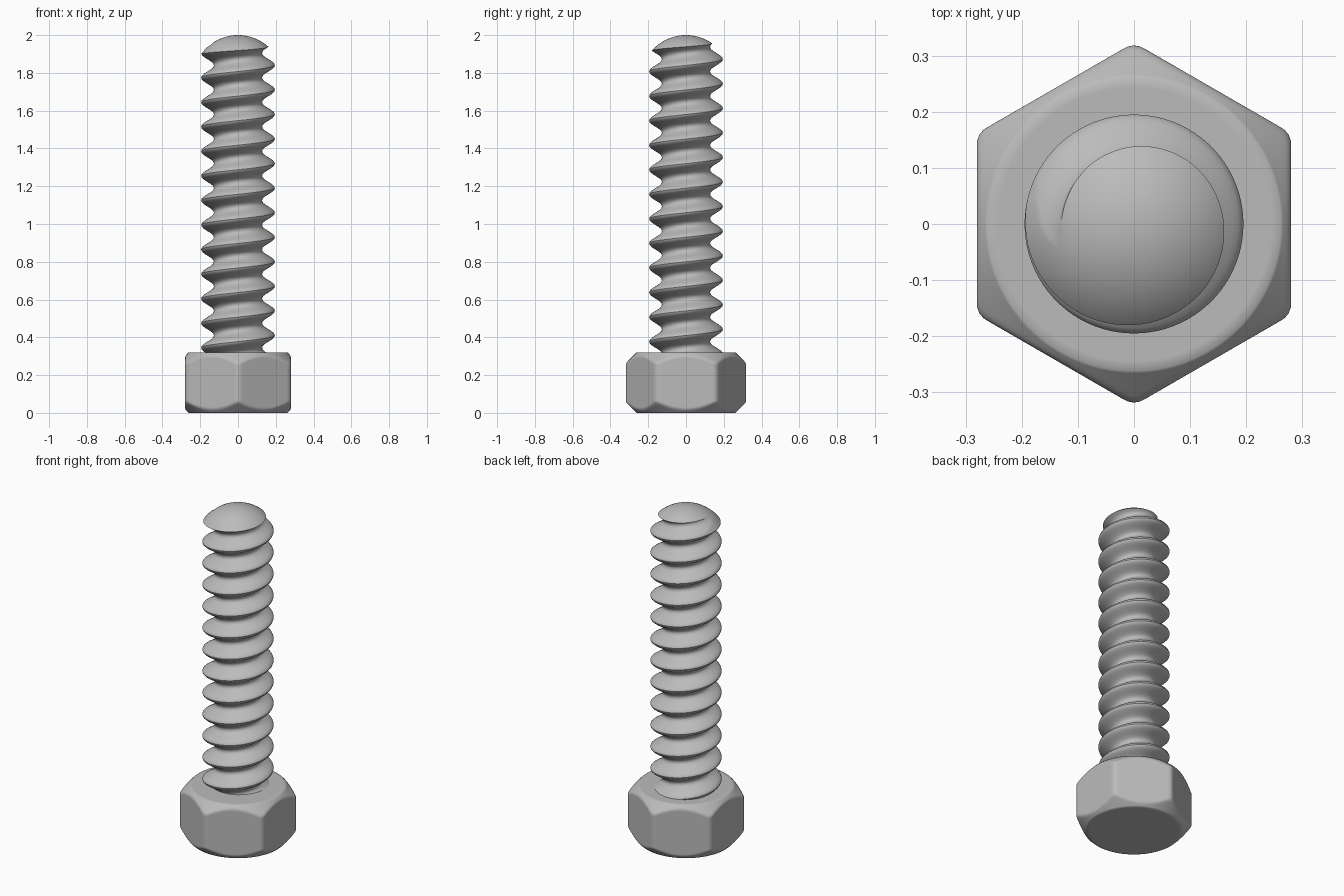
import bpy
import bmesh
from math import sin, cos, pi, tau, sqrt, floor, radians

cube = bpy.data.objects.get("Cube")
if cube:
    bpy.data.objects.remove(cube, do_unlink=True)

steel = bpy.data.materials.new("grey steel")
steel.use_nodes = True
GREY = (0.5, 0.5, 0.5, 1)
steel.diffuse_color = GREY
steel.node_tree.nodes["Principled BSDF"].inputs["Base Color"].default_value = GREY

HEAD_H, APOTHEM, RIM = 0.32, 0.28, 0.262
CREST, ROOT, PITCH = 0.195, 0.128, 0.13
CREST_Z = 0.41           # height of a crest on the +x side
DOME_R, TOP = 0.24, 2.0


def finish(bm, name):
    bmesh.ops.recalc_face_normals(bm, faces=bm.faces)
    mesh = bpy.data.meshes.new(name)
    bm.to_mesh(mesh)
    bm.free()
    obj = bpy.data.objects.new(name, mesh)
    mesh.materials.append(steel)
    bpy.context.collection.objects.link(obj)
    return obj


def smooth(obj, angle):
    bpy.ops.object.select_all(action='DESELECT')
    obj.select_set(True)
    bpy.context.view_layer.objects.active = obj
    bpy.ops.object.shade_smooth_by_angle(angle=radians(angle))


def skin(bm, rings):
    """Join matching rows of vertices with quads."""
    for a, b in zip(rings, rings[1:]):
        for j in range(len(a) - 1):
            bm.faces.new((a[j], a[j + 1], b[j + 1], b[j]))


def polar_solid(name, levels, radius, cols):
    """Closed solid from a radius function of angle and height."""
    bm = bmesh.new()
    rings = []
    for z, scale in levels:
        ring = []
        for j in range(cols):
            a = tau * j / cols
            r = radius(a, z) * scale
            ring.append(bm.verts.new((r * cos(a), r * sin(a), z)))
        rings.append(ring + ring[:1])
    skin(bm, rings)
    bm.faces.new(rings[0][:-1])
    bm.faces.new(rings[-1][:-1])
    return finish(bm, name)


def soft_min(a, b, k):
    h = max(k - abs(a - b), 0) / k
    return min(a, b) - h * h * k / 4


# Hex head: prism trimmed by a cone at both ends, with softened edges
def head_radius(a, z):
    phi = abs((a + pi / 6) % (pi / 3) - pi / 6)
    hexagon = soft_min(APOTHEM / cos(phi), APOTHEM / cos(pi / 3 - phi), 0.02)
    chamfer = RIM + min(z, HEAD_H - z)
    return soft_min(hexagon, chamfer, 0.01)


low = [0.004 * i for i in range(20)]
heights = low + [HEAD_H - z for z in reversed(low)]
levels = [(0, 0.93)] + [(z, 1) for z in heights] + [(HEAD_H, 0.93)]
head = polar_solid("hex_head", levels, head_radius, 180)
smooth(head, 50)


# Threaded shaft: a helical grid whose rows follow the thread
def thread_radius(u):
    t = 0.5 + 0.5 * cos(tau * u)
    return ROOT + (CREST - ROOT) * t ** 1.15


COLS, STEPS, TURNS = 96, 18, 15
bm = bmesh.new()
rows = []
for i in range(TURNS * STEPS + 1):
    u = i / STEPS
    r = thread_radius(u)
    rows.append([bm.verts.new((r * cos(tau * j / COLS), r * sin(tau * j / COLS),
                               CREST_Z + PITCH * (u - 2 + j / COLS)))
                 for j in range(COLS + 1)])
skin(bm, rows)
bmesh.ops.remove_doubles(bm, verts=bm.verts, dist=0.0001)
low_tip = bm.verts.new((0, 0, CREST_Z - 1.5 * PITCH))
high_tip = bm.verts.new((0, 0, CREST_Z + (TURNS - 1.5) * PITCH))
for edge in [e for e in bm.edges if e.is_boundary]:
    a, b = edge.verts
    bm.faces.new((a, b, low_tip if a.co.z < 1 else high_tip))
shaft = finish(bm, "threaded_shaft")


# Domed end: trim the thread with a round-nosed cylinder
def nose_radius(a, z):
    drop = max(z - (TOP - DOME_R), 0)
    return sqrt(max(DOME_R ** 2 - drop ** 2, 0.000001))


nose_levels = [(0.28, 1)] + [(TOP - DOME_R + DOME_R * sin(pi / 2 * i / 40), 1)
                             for i in range(41)]
cutter = polar_solid("dome_cutter", nose_levels, nose_radius, 96)
cutter.hide_render = True
trim = shaft.modifiers.new("dome", 'BOOLEAN')
trim.operation = 'INTERSECT'
trim.solver = 'EXACT'
trim.object = cutter
bpy.context.view_layer.objects.active = shaft
bpy.ops.object.modifier_apply(modifier=trim.name)
bpy.data.objects.remove(cutter, do_unlink=True)
smooth(shaft, 35)
